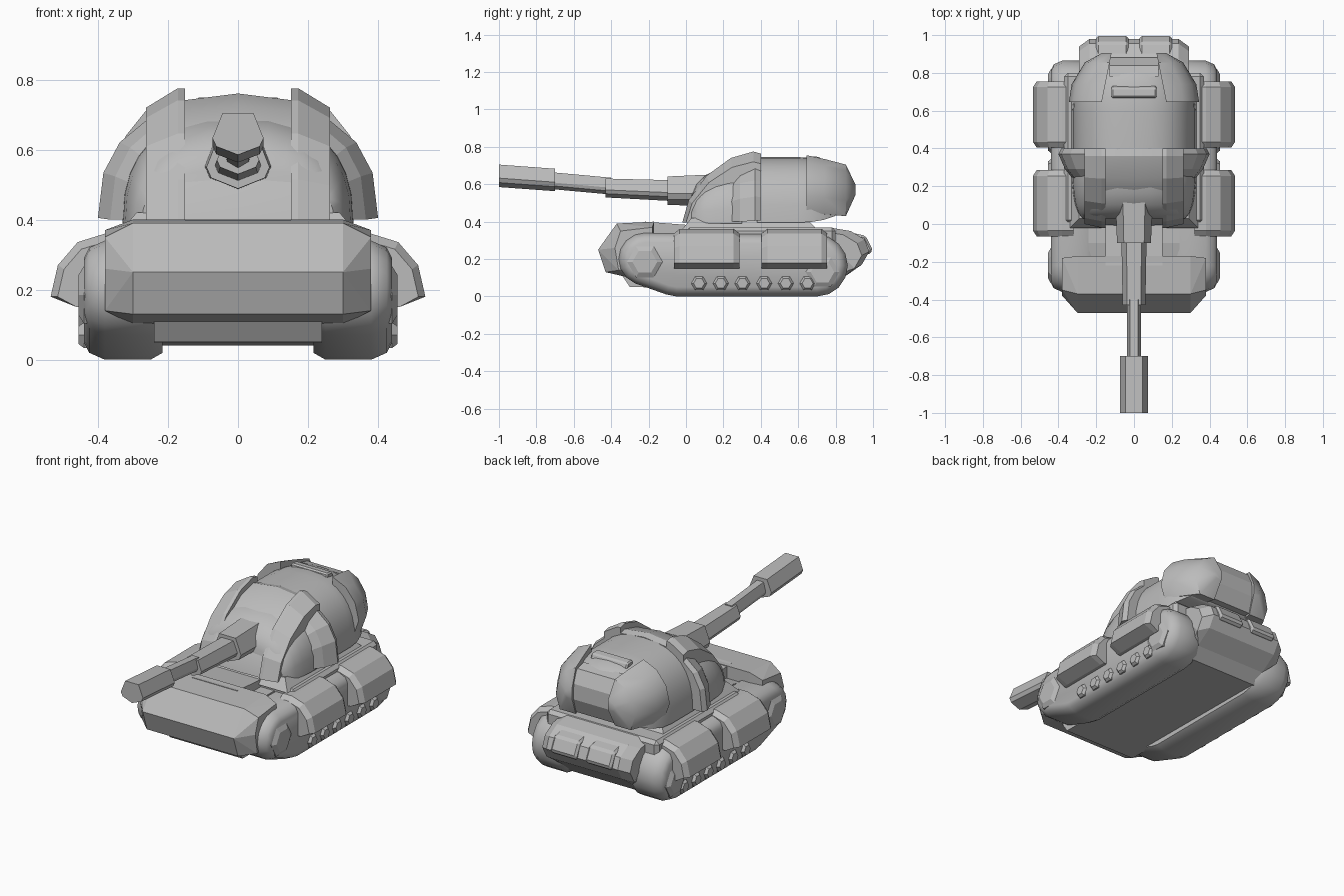
import bpy, bmesh
from math import cos, sin, pi, radians

cube = bpy.data.objects.get("Cube")
if cube:
    bpy.data.objects.remove(cube, do_unlink=True)

grey = (.5, .5, .5, 1)
paint = bpy.data.materials.new("plain grey")
paint.use_nodes = True
paint.diffuse_color = grey
paint.node_tree.nodes["Principled BSDF"].inputs["Base Color"].default_value = grey


def finish(name, bm, mirror, bevel, smooth):
    """Turn a bmesh into a painted object with its modifiers."""
    bmesh.ops.recalc_face_normals(bm, faces=bm.faces)
    mesh = bpy.data.meshes.new(name)
    bm.to_mesh(mesh)
    bm.free()
    mesh.materials.append(paint)
    part = bpy.data.objects.new(name, mesh)
    bpy.context.collection.objects.link(part)
    if smooth:
        bpy.ops.object.select_all(action='DESELECT')
        part.select_set(True)
        bpy.context.view_layer.objects.active = part
        bpy.ops.object.shade_smooth_by_angle(angle=radians(smooth))
    if bevel:
        modifier = part.modifiers.new("chamfer", 'BEVEL')
        modifier.width = bevel
        modifier.segments = 1
    if mirror:
        modifier = part.modifiers.new("mirror", 'MIRROR')
        modifier.use_mirror_merge = False
    return part


def wrap(name, points, mirror=False, bevel=0, smooth=0):
    """Convex solid stretched around the given points."""
    bm = bmesh.new()
    for point in points:
        bm.verts.new(point)
    result = bmesh.ops.convex_hull(bm, input=bm.verts)
    spare = set(result["geom_interior"] + result["geom_unused"])
    spare_verts = [item for item in spare if isinstance(item, bmesh.types.BMVert)]
    bmesh.ops.delete(bm, geom=spare_verts, context='VERTS')
    bmesh.ops.dissolve_limit(bm, angle_limit=radians(2), verts=bm.verts, edges=bm.edges)
    return finish(name, bm, mirror, bevel, smooth)


def skin(name, rings, mirror=False, bevel=0, smooth=0):
    """Solid skinned over rings with equal point counts."""
    bm = bmesh.new()
    loops = [[bm.verts.new(point) for point in ring] for ring in rings]
    for first, second in zip(loops, loops[1:]):
        for i in range(len(first)):
            bm.faces.new((first[i - 1], first[i], second[i], second[i - 1]))
    bm.faces.new(loops[0])
    bm.faces.new(loops[-1])
    return finish(name, bm, mirror, bevel, smooth)


def slab(xs, profile):
    """Points of a side profile (y, z) repeated at every x."""
    return [(x, y, z) for x in xs for y, z in profile]


def both(points):
    """Points together with their reflections across the middle."""
    return points + [(-x, y, z) for x, y, z in points]


def disc(x, y, z, radius, sides):
    turns = [2 * pi * i / sides for i in range(sides)]
    return [(x, y + radius * cos(a), z + radius * sin(a)) for a in turns]


def arch(y, width, low, high, steps):
    """Domed cross-section with a flat underside."""
    ring = []
    for i in range(steps + 1):
        a = pi * i / steps
        side = 1 if cos(a) > 0 else -1
        ring.append((side * width * abs(cos(a)) ** .8, y,
                     low + (high - low) * abs(sin(a)) ** .8))
    return ring


# Hull, decks and turret ring
wrap("hull", slab((-.24, .24), [(-.36, .14), (-.3, .05), (.78, .04), (.88, .14),
                                (.84, .34), (-.1, .34), (-.3, .3)]))
wrap("deck", slab((-.37, .37), [(0, .2), (.8, .2), (.8, .37), (0, .37)]), bevel=.02)
wrap("front_deck", slab((-.15, .15), [(-.22, .25), (.04, .25), (.04, .38), (-.22, .4)]))
wrap("turret_ring", slab((-.34, .34), [(-.02, .36), (.7, .36)])
     + slab((-.29, .29), [(.03, .42), (.64, .42)]))

# Armoured nose with swept corners
wrap("nose_armour",
     slab((-.3, .3), [(-.17, .4), (-.37, .39), (-.47, .25), (-.43, .13), (-.3, .1), (-.17, .2)])
     + slab((-.38, .38), [(-.18, .37), (-.35, .35), (-.38, .26), (-.36, .14), (-.18, .2)]))

# Rear engine box with two vents
box = [(.76, .37), (.88, .35), (.955, .305), (.98, .24), (.94, .17), (.84, .1), (.76, .1)]
wrap("engine_box", slab((-.235, .235), box)
     + slab((-.29, .29), [(y - .04, z - .02) for y, z in box if z > .1]))
wrap("engine_vent", slab((.03, .2), [(.89, .34), (.96, .325), (1, .245), (.97, .22), (.9, .25)]),
     mirror=True, bevel=.012)

# Tracks stretched around rounded discs
track = []
for x, inset in [(.215, .02), (.25, 0), (.38, 0), (.425, .02), (.44, .05)]:
    for y, z, radius in [(-.22, .2, .14), (-.05, .15, .15), (.7, .165, .165)]:
        track += disc(x, y, z, radius - inset, 16)
wrap("track", track, mirror=True, smooth=40)

# Six-sided wheels
wheels = [("front_wheel", -.22, .185, .095), ("rear_wheel", .73, .13, .09)]
wheels += [("road_wheel", .07 + .116 * i, .07, .042) for i in range(6)]
for name, y, z, radius in wheels:
    wrap(name, disc(.4, y, z, radius, 6) + disc(.44, y, z, radius, 6)
         + disc(.455, y, z, radius * .7, 6), mirror=True)


# Curved side skirts with tapered ends
def skirt_ring(y, size):
    turns = [pi * i / 6 for i in range(4)]
    curve = [(.38 + .155 * size * cos(a), y, .18 + .18 * size * sin(a)) for a in turns]
    return [(.32, y, .15), (.46, y, .15)] + curve + [(.32, y, .18 + .18 * size)]


for name, front in [("front_skirt", -.065), ("rear_skirt", .405)]:
    back = front + .35
    skin(name, [skirt_ring(front, .87), skirt_ring(front + .03, 1),
                skirt_ring(back - .03, 1), skirt_ring(back, .87)], mirror=True)


# Turret front plate between two raised ribs
def brow(x, front, height):
    """Curved side profile rising from the turret's front edge."""
    turns = [pi / 2 * i / 4 for i in range(5)]
    curve = [(x, .36 - (.36 - front) * cos(a) ** 1.2, .395 + height * sin(a) ** 1.2)
             for a in turns]
    return curve + [(x, .4, .395 + height * .97), (x, .4, .395)]


skin("turret_front", [brow(-.16, -.005, .345), brow(0, -.01, .365), brow(.16, -.005, .345)],
     smooth=30)
skin("turret_rib", [brow(.152, -.02, .38), brow(.172, -.02, .38), brow(.262, 0, .325)],
     mirror=True)

# Turret cheeks, collar and rear dome
cheeks = []
dome = [arch(.38, .325, .395, .745, 16)]
for i in range(6):
    a = pi / 2 * i / 6
    size = cos(a) ** .6
    cheeks.append(arch(.3 - .28 * sin(a), .23 + .1 * size, .39, .42 + .28 * size, 16))
    dome.append(arch(.6 + .27 * sin(a), .325 * size, .57 - .175 * size, .57 + .175 * size, 16))
skin("turret_cheeks", cheeks, smooth=40)
skin("turret_dome", dome, smooth=50)
skin("turret_collar", [arch(.235, .32, .4, .67, 10), arch(.29, .365, .4, .715, 10),
                       arch(.37, .4, .405, .735, 10), arch(.4, .385, .405, .73, 10)])

# Rear armour wings wrapping the dome corners
wing = []
for y, width, low, high in [(.645, .345, .445, .755), (.74, .33, .44, .735),
                            (.855, .26, .43, .705), (.905, .17, .54, .6)]:
    inner = .3 - .2 * y
    for x, up in [(inner, -1), (width * .9, -1), (width, -.4), (width * .93, .25),
                  (width * .75, .75), (inner, 1)]:
        wing.append((x, y, (low + high) / 2 + up * (high - low) / 2))
wrap("turret_wing", wing, mirror=True, smooth=35)
wrap("rear_hatch", slab((-.12, .12), [(.66, .7), (.67, .75), (.72, .745), (.74, .7)]), bevel=.008)
wrap("rear_panel", slab((-.13, .13), [(.78, .71), (.84, .695), (.88, .62), (.885, .53),
                                      (.85, .44), (.78, .44)]))


# Gun pieces share one keel-shaped section
def gun(name, front, back, width, height, taper=1):
    shape = []
    for (y, z), size in [(front, taper), (back, 1)]:
        for x, up in [(0, -1), (.85, -.6), (1, -.2), (.6, 1)]:
            shape.append((x * width * size, y, z + up * height * size))
    wrap(name, both(shape))


gun("gun_mantlet", (-.1, .565), (.2, .57), .1, .085, taper=.9)
gun("gun_sleeve", (-.43, .58), (-.05, .565), .067, .056, taper=.9)
gun("gun_barrel", (-.75, .622), (-.4, .59), .036, .045)
gun("gun_muzzle", (-1, .645), (-.7, .623), .073, .06)
